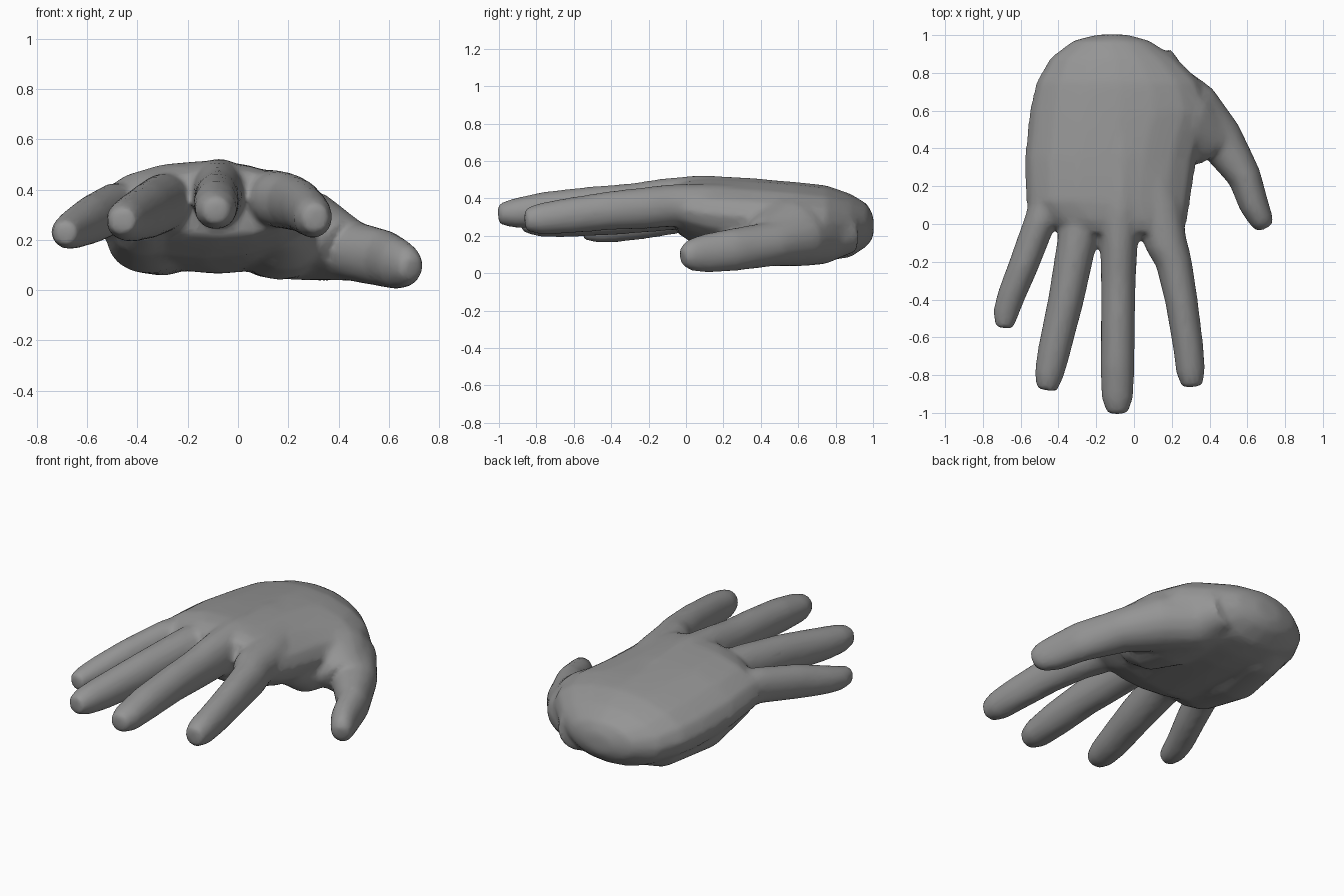
import bpy
import bmesh
import math
from mathutils import Vector

default_cube = bpy.data.objects.get("Cube")
if default_cube:
    bpy.data.objects.remove(default_cube, do_unlink=True)

SIDES = 16
SWELL = .005  # makes up for the thickness lost when softening


def make_material(name, color):
    material = bpy.data.materials.new(name)
    material.use_nodes = True
    material.diffuse_color = color
    shader = material.node_tree.nodes["Principled BSDF"]
    shader.inputs["Base Color"].default_value = color
    shader.inputs["Roughness"].default_value = 0.7
    return material


def loft(bm, stations, forward=None):
    """Skin closed oval rings along a path of (x, y, z, half width, half height)."""
    centers = [Vector(station[:3]) for station in stations]
    rings = []
    for index, station in enumerate(stations):
        before = centers[max(index - 1, 0)]
        after = centers[min(index + 1, len(centers) - 1)]
        direction = forward or (after - before).normalized()
        side = direction.cross(Vector((0, 0, 1))).normalized()
        up = side.cross(direction)
        ring = []
        for step in range(SIDES):
            angle = math.tau * step / SIDES
            across = math.cos(angle) * (station[3] + SWELL)
            height = math.sin(angle) * (station[4] + SWELL)
            ring.append(bm.verts.new(centers[index] + side * across + up * height))
        rings.append(ring)
    for first, second in zip(rings, rings[1:]):
        for step in range(SIDES):
            following = (step + 1) % SIDES
            bm.faces.new((first[step], first[following], second[following], second[step]))
    bm.faces.new(rings[0][::-1])
    bm.faces.new(rings[-1])


# Palm outline: y, left edge, right edge, underside, back of the hand
palm_outline = [
    (1.003, -.19, -.04, .20, .30),
    (.97, -.32, .08, .15, .365),
    (.88, -.44, .22, .09, .42),
    (.75, -.515, .35, .07, .465),
    (.6, -.55, .40, .07, .482),
    (.35, -.575, .33, .10, .50),
    (.12, -.57, .295, .13, .51),
    (.02, -.47, .28, .175, .50),
    (-.05, -.37, .25, .22, .47),
]
palm = [((a + b) / 2, y, (low + top) / 2, (b - a) / 2, (top - low) / 2)
        for y, a, b, low, top in palm_outline]

# Fingers run from inside the back of the hand to the tip
index_finger = [
    (.05, .4, .37, .12, .10), (.13, .08, .37, .12, .105),
    (.168, -.1, .36, .108, .11), (.21, -.2, .35, .092, .107),
    (.25, -.4, .335, .082, .10), (.287, -.65, .305, .076, .09),
    (.3, -.78, .29, .073, .08), (.308, -.862, .285, .05, .055),
]
middle_finger = [
    (-.08, .65, .37, .10, .105), (-.07, .35, .395, .14, .11),
    (-.075, .08, .39, .115, .13), (-.08, -.1, .38, .095, .125),
    (-.083, -.3, .365, .088, .11), (-.085, -.5, .36, .086, .10),
    (-.088, -.75, .34, .086, .092), (-.088, -.92, .32, .08, .075),
    (-.088, -1.005, .315, .05, .05),
]
ring_finger = [
    (-.22, .4, .36, .11, .10), (-.275, .08, .355, .11, .11),
    (-.303, -.1, .345, .10, .113), (-.36, -.4, .315, .09, .108),
    (-.425, -.68, .285, .082, .09), (-.45, -.8, .277, .073, .076),
    (-.462, -.88, .275, .05, .05),
]
little_finger = [
    (-.40, .3, .32, .10, .10), (-.495, .02, .325, .08, .098),
    (-.585, -.22, .28, .075, .093), (-.65, -.38, .245, .07, .077),
    (-.678, -.47, .23, .064, .064), (-.69, -.55, .225, .045, .045),
]
thumb = [
    (.0, .82, .2, .09, .11), (.15, .72, .2, .15, .15),
    (.31, .60, .19, .155, .15), (.455, .45, .155, .12, .115),
    (.585, .25, .125, .085, .11), (.635, .1, .105, .074, .10),
    (.675, .02, .095, .06, .08), (.695, -.02, .085, .045, .045),
]
# Web of muscle joining the thumb to the palm
thumb_web = [
    (.0, .66, .29, .2, .18), (.14, .6, .275, .22, .17),
    (.28, .52, .245, .2, .145), (.42, .43, .18, .13, .11),
]
# Fleshy pads under the palm, below the thumb and the little finger
thumb_pad = [
    (.1, .9, .22, .10, .10), (.14, .72, .2, .17, .15),
    (.17, .5, .19, .18, .145), (.19, .33, .2, .13, .12),
    (.18, .2, .24, .08, .07),
]
heel_pad = [
    (-.2, .9, .22, .09, .09), (-.3, .7, .19, .15, .13),
    (-.36, .4, .20, .16, .13), (-.37, .1, .24, .13, .10),
    (-.36, -.02, .27, .08, .06),
]

bm = bmesh.new()
loft(bm, palm, forward=Vector((0, -1, 0)))
for part in (index_finger, middle_finger, ring_finger, little_finger,
             thumb, thumb_web, thumb_pad, heel_pad):
    loft(bm, part)
bmesh.ops.recalc_face_normals(bm, faces=bm.faces)

mesh = bpy.data.meshes.new("hand")
bm.to_mesh(mesh)
bm.free()
mesh.materials.append(make_material("neutral grey", (.3, .3, .3, 1)))
hand = bpy.data.objects.new("hand", mesh)
bpy.context.collection.objects.link(hand)

# Fuse the parts into one skin, soften the joints and thin the mesh
fuse = hand.modifiers.new("fuse", "REMESH")
fuse.mode = "VOXEL"
fuse.voxel_size = .014
fuse.use_smooth_shade = True
soften = hand.modifiers.new("soften", "SMOOTH")
soften.factor = .5
soften.iterations = 16
thin = hand.modifiers.new("thin", "DECIMATE")
thin.ratio = .2
